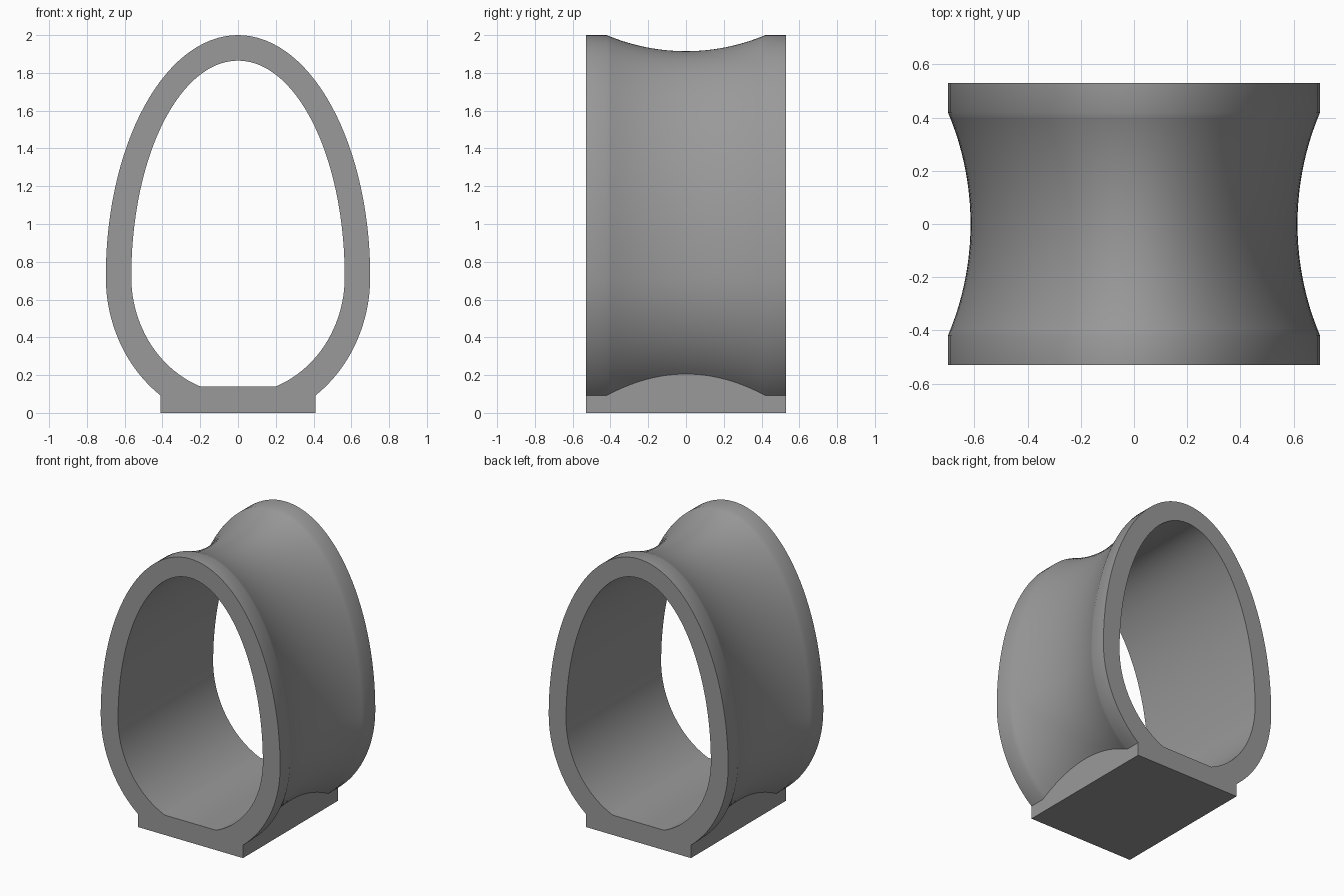
import bpy, bmesh, math

if "Cube" in bpy.data.objects:
    bpy.data.objects.remove(bpy.data.objects["Cube"])

CZ = 0.72             # height of the widest point of the egg
HALF, RIM = 0.53, 0.42  # half depth, start of the groove
GROOVE = 0.085        # groove depth
FOOT_X, FLOOR_Z = 0.41, 0.14
N = 96


def egg(t, a, top, bottom, inset=0.0):
    """Point on an egg made of two half ellipses, moved inward along its normal."""
    c, s = math.cos(t), math.sin(t)
    b = top if s >= 0 else bottom
    nx, nz = c / a, s / b
    length = math.hypot(nx, nz)
    return a * c - inset * nx / length, CZ + b * s - inset * nz / length


def solve(f):
    """Angle in the lower right quarter where f changes from negative to positive."""
    lo, hi = -math.pi / 2, 0.0
    for _ in range(50):
        mid = (lo + hi) / 2
        lo, hi = (mid, hi) if f(mid) < 0 else (lo, mid)
    return lo


def arc(shape, t0):
    return [egg(t0 + (math.pi - 2 * t0) * i / N, *shape) for i in range(N + 1)]


def outer_profile(y):
    # Circular groove running around the egg, standing on a straight foot
    r = (RIM ** 2 + GROOVE ** 2) / (2 * GROOVE)
    inset = max(0.0, math.sqrt(r * r - y * y) - (r - GROOVE)) if abs(y) < RIM else 0.0
    shape = (0.70, 1.28, 0.775, inset)
    t0 = solve(lambda t: egg(t, *shape)[0] - FOOT_X)
    return [(FOOT_X, 0)] + arc(shape, t0) + [(-FOOT_X, 0)]


def inner_profile():
    # Egg-shaped opening with a flat floor
    shape = (0.565, 1.145, 0.62)
    t0 = solve(lambda t: egg(t, *shape)[1] - FLOOR_Z)
    pts = arc(shape, t0)
    return [pts[0]] + pts + [pts[-1]]


bm = bmesh.new()


def ring(profile, y):
    return [bm.verts.new((x, y, z)) for x, z in profile]


def bridge(p, q):
    n = len(p)
    for i in range(n):
        j = (i + 1) % n
        bm.faces.new((p[i], p[j], q[j], q[i]))


# Outer skin lofted through the groove, inner skin straight through
ys = [-HALF] + [-RIM + 2 * RIM * i / 32 for i in range(33)] + [HALF]
outer = [ring(outer_profile(y), y) for y in ys]
inner = [ring(inner_profile(), y) for y in (-HALF, HALF)]
for p, q in zip(outer, outer[1:]):
    bridge(p, q)
bridge(inner[1], inner[0])
# Flat end faces
bridge(inner[0], outer[0])
bridge(outer[-1], inner[1])
bmesh.ops.remove_doubles(bm, verts=bm.verts, dist=1e-5)
bmesh.ops.recalc_face_normals(bm, faces=bm.faces)

mesh = bpy.data.meshes.new("egg_ring")
bm.to_mesh(mesh)
bm.free()
ob = bpy.data.objects.new("egg_ring", mesh)
bpy.context.collection.objects.link(ob)

mat = bpy.data.materials.new("plain grey")
mat.diffuse_color = (0.32, 0.32, 0.32, 1)
mat.use_nodes = True
mat.node_tree.nodes["Principled BSDF"].inputs["Base Color"].default_value = mat.diffuse_color
mesh.materials.append(mat)

bpy.context.view_layer.objects.active = ob
ob.select_set(True)
bpy.ops.object.shade_smooth_by_angle(angle=math.radians(30))
